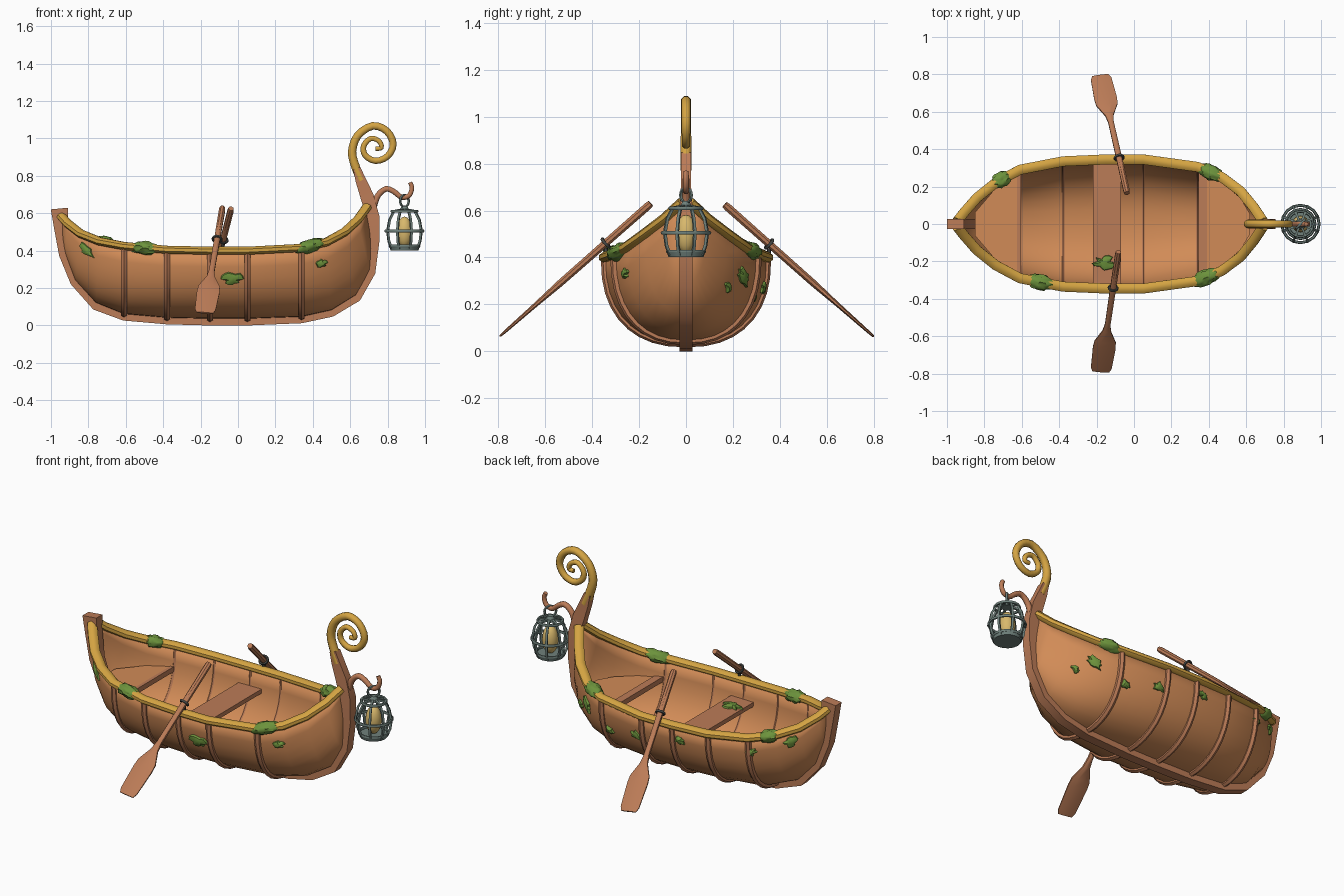
import bpy, bmesh, math, random
from mathutils import Vector

random.seed(4)
cube = bpy.data.objects.get("Cube")
if cube:
    bpy.data.objects.remove(cube)


def material(name, rgb):
    m = bpy.data.materials.new(name)
    m.use_nodes = True
    m.diffuse_color = (*rgb, 1)
    m.node_tree.nodes["Principled BSDF"].inputs["Base Color"].default_value = (*rgb, 1)
    return m


HULL = material("hull wood", (.64, .26, .095))
TRIM = material("trim wood", (.50, .20, .095))
GOLD = material("gold paint", (.66, .37, .055))
MOSS = material("moss green", (.15, .29, .045))
METAL = material("lantern metal", (.16, .22, .20))
IRON = material("dark iron", (.06, .065, .06))
GLOW = material("lantern glow", (.69, .48, .15))


def finish(obj, name, mat, angle=40):
    obj.name = obj.data.name = name
    obj.data.materials.append(mat)
    bpy.ops.object.select_all(action='DESELECT')
    obj.select_set(True)
    bpy.context.view_layer.objects.active = obj
    bpy.ops.object.shade_smooth_by_angle(angle=math.radians(angle))
    return obj


def mesh_object(name, bm, mat, fix=True, angle=40):
    if fix:
        bmesh.ops.recalc_face_normals(bm, faces=bm.faces)
    me = bpy.data.meshes.new(name)
    bm.to_mesh(me)
    bm.free()
    obj = bpy.data.objects.new(name, me)
    bpy.context.collection.objects.link(obj)
    return finish(obj, name, mat, angle)


def sweep(name, pts, radii, ref, mat, sides=8, angle=50):
    """Sweep an elliptical or square section; radii are (along ref, across)."""
    bm, rings = bmesh.new(), []
    pts = [Vector(p) for p in pts]
    if isinstance(radii, tuple):
        radii = [radii] * len(pts)
    for i, p in enumerate(pts):
        t = (pts[min(i + 1, len(pts) - 1)] - pts[max(i - 1, 0)]).normalized()
        a = Vector(ref)
        a = (a - t * a.dot(t)).normalized()
        b = t.cross(a)
        k = math.sqrt(2) if sides == 4 else 1
        ring = []
        for j in range(sides):
            w = math.tau * (j + .5) / sides
            ring.append(bm.verts.new(p + k * (a * radii[i][0] * math.cos(w) + b * radii[i][1] * math.sin(w))))
        rings.append(ring)
    for r, s in zip(rings, rings[1:]):
        for j in range(sides):
            n = (j + 1) % sides
            bm.faces.new((r[j], r[n], s[n], s[j]))
    bm.faces.new(rings[0])
    bm.faces.new(rings[-1])
    return mesh_object(name, bm, mat, angle=angle)


def torus(name, loc, major, minor, mat, rot=(0, 0, 0)):
    bpy.ops.mesh.primitive_torus_add(location=loc, rotation=rot, major_radius=major, minor_radius=minor,
                                     major_segments=16, minor_segments=6)
    return finish(bpy.context.object, name, mat, 60)


def smooth_path(pts, steps=4):
    pts = [Vector(p) for p in pts]
    ext = [pts[0] * 2 - pts[1]] + pts + [pts[-1] * 2 - pts[-2]]
    out = []
    for p, q, r, s in zip(ext, ext[1:], ext[2:], ext[3:]):
        for k in range(steps):
            t = k / steps
            out.append(.5 * (2 * q + (r - p) * t + (2 * p - 5 * q + 4 * r - s) * t * t
                             + (3 * q - p - 3 * r + s) * t ** 3))
    return out + [pts[-1]]


# Hull stations: rail x, half width, rail z, keel x, keel z
STATIONS = [(-.945, .015, .58, -.955, .52), (-.91, .06, .54, -.925, .38), (-.84, .14, .485, -.87, .24),
            (-.74, .22, .445, -.76, .12), (-.61, .29, .42, -.61, .06), (-.38, .335, .40, -.38, .04),
            (-.15, .345, .395, -.15, .035), (.05, .345, .395, .05, .035), (.34, .305, .41, .34, .045),
            (.47, .25, .44, .5, .08), (.57, .175, .495, .63, .16), (.64, .09, .56, .705, .29),
            (.69, .015, .63, .725, .48)]
FULL = .85


def row(x):
    for a, b in zip(STATIONS, STATIONS[1:]):
        if x <= b[0]:
            t = (x - a[0]) / (b[0] - a[0])
            return [p + (q - p) * t for p, q in zip(a, b)]
    return STATIONS[-1]


def section(st, a):
    gx, hw, gz, kx, kz = st
    c, s = math.cos(a), max(math.sin(a), 0) ** FULL
    return Vector((gx + (kx - gx) * s, math.copysign(abs(c) ** FULL, c) * hw, gz + (kz - gz) * s))


def angle_at(x, z):
    st = row(x)
    return math.asin(min(1, max(0, (st[2] - z) / (st[2] - st[4]))) ** (1 / FULL))


# Hull shell
bm = bmesh.new()
N = 18
grid = [[bm.verts.new(section(st, math.pi * j / N)) for j in range(N + 1)] for st in STATIONS]
for r, s in zip(grid, grid[1:]):
    for j in range(N):
        bm.faces.new((r[j], s[j], s[j + 1], r[j + 1]))
hull = mesh_object("hull", bm, HULL, fix=False)
shell = hull.modifiers.new("thickness", 'SOLIDIFY')
shell.thickness, shell.offset = .014, -1

# Ribs, wrapped round the outside of the hull
for k, x in enumerate((-.61, -.38, -.15, .05, .34)):
    path = [section(row(x), math.pi * j / N) for j in range(N + 1)]
    sweep(f"rib_{k + 1}", path, (.018, .018), (1, 0, 0), TRIM, 6)

# Gold rails
for side, label in ((1, "left"), (-1, "right")):
    path = [(s[0], side * s[1], s[2] + .005) for s in STATIONS]
    sweep(f"{label}_rail", path, (.023, .029), (0, 0, 1), GOLD)

# Keel with stern post and bow neck: x, z, half thickness
KEEL = [(-.955, .625, .046), (-.945, .52, .038), (-.925, .38, .032), (-.87, .235, .028), (-.76, .105, .024),
        (-.61, .046, .02), (-.38, .026, .02), (-.15, .02, .02), (.05, .02, .02), (.34, .032, .02),
        (.5, .068, .022), (.635, .15, .024), (.71, .285, .025), (.73, .45, .026), (.722, .58, .034),
        (.69, .69, .036), (.655, .78, .028), (.635, .84, .02)]
sweep("keel", [(x, 0, z) for x, z, h in KEEL], [(.028 if z < .6 or x < 0 else .022, h) for x, z, h in KEEL],
      (0, 1, 0), TRIM, 4, 35)

# Scroll on the bow
scroll = [(.66, .775), (.628, .85), (.61, .93), (.64, 1.015), (.72, 1.067), (.795, 1.04), (.83, .97), (.80, .905),
          (.735, .88), (.68, .91), (.672, .96), (.71, 1.0), (.755, .985), (.767, .95), (.735, .945)]
path = smooth_path([(x, 0, z) for x, z in scroll], 3)
radii = [(.026 - .014 * i / len(path),) * 2 for i in range(len(path))]
sweep("bow_scroll", path, radii, (0, 1, 0), GOLD)

# Lantern hook
hook = [(.72, .61), (.745, .69), (.79, .73), (.835, .715), (.875, .685), (.915, .695), (.93, .735), (.92, .765)]
path = smooth_path([(x, 0, z) for x, z in hook], 3)
sweep("lantern_hook", path, [(.018 - .006 * i / len(path),) * 2 for i in range(len(path))], (0, 1, 0), TRIM)

# Lantern
LX = .89
torus("lantern_hanger", (LX, 0, .665), .032, .007, METAL, (math.pi / 2, 0, math.pi / 4))
for name, z, r in (("top", .61, .068), ("middle", .505, .1), ("bottom", .425, .078)):
    torus(f"lantern_{name}_band", (LX, 0, z), r, .008, METAL)
for name, z, r1, r2, h in (("base", .41, .075, .08, .016), ("cap", .625, .03, .014, .03)):
    bpy.ops.mesh.primitive_cone_add(vertices=16, radius1=r1, radius2=r2, depth=h, location=(LX, 0, z))
    finish(bpy.context.object, f"lantern_{name}", METAL)
for k in range(8):
    w = math.tau * (k + .5) / 8
    bar = [(.01, .62), (.06, .612), (.086, .565), (.098, .505), (.09, .45), (.074, .41)]
    sweep(f"lantern_bar_{k + 1}", [(LX + r * math.cos(w), r * math.sin(w), z) for r, z in bar],
          (.006, .006), (-math.sin(w), math.cos(w), 0), METAL, 4, 30)
bpy.ops.mesh.primitive_uv_sphere_add(segments=16, ring_count=10, location=(LX, 0, .5))
bpy.context.object.scale = (.045, .045, .082)
finish(bpy.context.object, "lantern_glow", GLOW)


# Seats fitted to the inside of the hull
def plank(name, xs, z, thick, mat):
    bm = bmesh.new()
    half = [(x, math.cos(angle_at(x, z - thick)) ** FULL * row(x)[1] - .012) for x in xs]
    outline = half + [(x, -y) for x, y in reversed(half)]
    face = bm.faces.new([bm.verts.new((x, y, z)) for x, y in outline])
    ext = bmesh.ops.extrude_face_region(bm, geom=[face])["geom"]
    bmesh.ops.translate(bm, verts=[v for v in ext if isinstance(v, bmesh.types.BMVert)], vec=(0, 0, -thick))
    mesh_object(name, bm, mat)


plank("middle_seat", (-.22, -.07), .30, .025, TRIM)
plank("stern_deck", (-.85, -.74, -.62), .31, .02, HULL)
plank("stern_deck_beam", (-.625, -.605), .312, .03, TRIM)
plank("bow_deck", (.38, .47, .57, .62), .31, .02, HULL)
plank("bow_deck_beam", (.345, .39), .316, .03, TRIM)

# Oars and oarlocks
for label, tip, end in (("right", (-.083, -.15, .63), (-.178, -.79, .067)),
                        ("left", (-.037, .165, .625), (-.18, .795, .067))):
    a, b = Vector(tip), Vector(end)
    shape = [(0, .015, .015), (.02, .018, .018), (.6, .016, .016), (.66, .024, .014), (.75, .062, .011),
             (.8, .066, .01), (.97, .06, .007), (1, .048, .005)]
    sweep(f"{label}_oar", [a.lerp(b, t) for t, w, h in shape], [(w, h) for t, w, h in shape],
          (1, 0, 0), TRIM, 8, 40)
    lock = a.lerp(b, .3)
    aim = (b - a).to_track_quat('Z', 'Y').to_euler()
    torus(f"{label}_oarlock", lock, .023, .007, IRON, aim)
    sweep(f"{label}_oarlock_pin", [lock - Vector((0, 0, .02)), (lock.x, lock.y, .40)], (.009, .009),
          (1, 0, 0), IRON, 6)


# Moss
def moss_patch(name, p, u, v, size):
    n = u.cross(v).normalized()
    bm = bmesh.new()
    count = 16
    radii = [size * random.uniform(.55, 1.15) for _ in range(count)]
    loops = []
    for scale, lift in ((1, -.004), (.92, .008), (.5, .015)):
        loops.append([bm.verts.new(p + n * lift + scale * r * (u * math.cos(math.tau * i / count)
                      + v * .7 * math.sin(math.tau * i / count))) for i, r in enumerate(radii)])
    for r, s in zip(loops, loops[1:]):
        for i in range(count):
            j = (i + 1) % count
            bm.faces.new((r[i], r[j], s[j], s[i]))
    bm.faces.new(loops[-1])
    bm.faces.new(loops[0][::-1])
    mesh_object(name, bm, MOSS)


PATCHES = [(-.8, .4, -1, .055), (-.03, .25, -1, .06), (.44, .33, -1, .035), (.47, .32, 1, .055), (.53, .27, 1, .03),
           (.3, .23, 1, .035), (.1, .27, 1, .045), (-.2, .32, 1, .035), (-.62, .34, 1, .035), (-.8, .41, 1, .045)]
for k, (x, z, side, size) in enumerate(PATCHES):
    a = angle_at(x, z)
    p, q, r = section(row(x), a), section(row(x + .02), a), section(row(x), a + .05)
    u, v = (q - p).normalized(), (r - p).normalized()
    flip = Vector((1, side, 1))
    moss_patch(f"hull_moss_{k + 1}", p * flip, u * flip, v * flip * side, size)
moss_patch("seat_moss", Vector((-.16, -.21, .302)), Vector((1, 0, 0)), Vector((0, 1, 0)), .06)

# Moss clumps draped on the rails
for k, (x, side, size) in enumerate(((-.71, 1, .055), (.41, 1, .07), (-.5, -1, .08), (.38, -1, .085))):
    st, nx = row(x), row(x + .03)
    bpy.ops.mesh.primitive_ico_sphere_add(subdivisions=3, radius=1, location=(x, side * st[1], st[2] + .004))
    clump = bpy.context.object
    for v in clump.data.vertices:
        v.co *= random.uniform(.85, 1.15)
    clump.scale = (size, .04, .034)
    clump.rotation_euler = (0, -math.atan2(nx[2] - st[2], .03), math.atan2(side * (nx[1] - st[1]), .03))
    finish(clump, f"rail_moss_{k + 1}", MOSS, 60)
